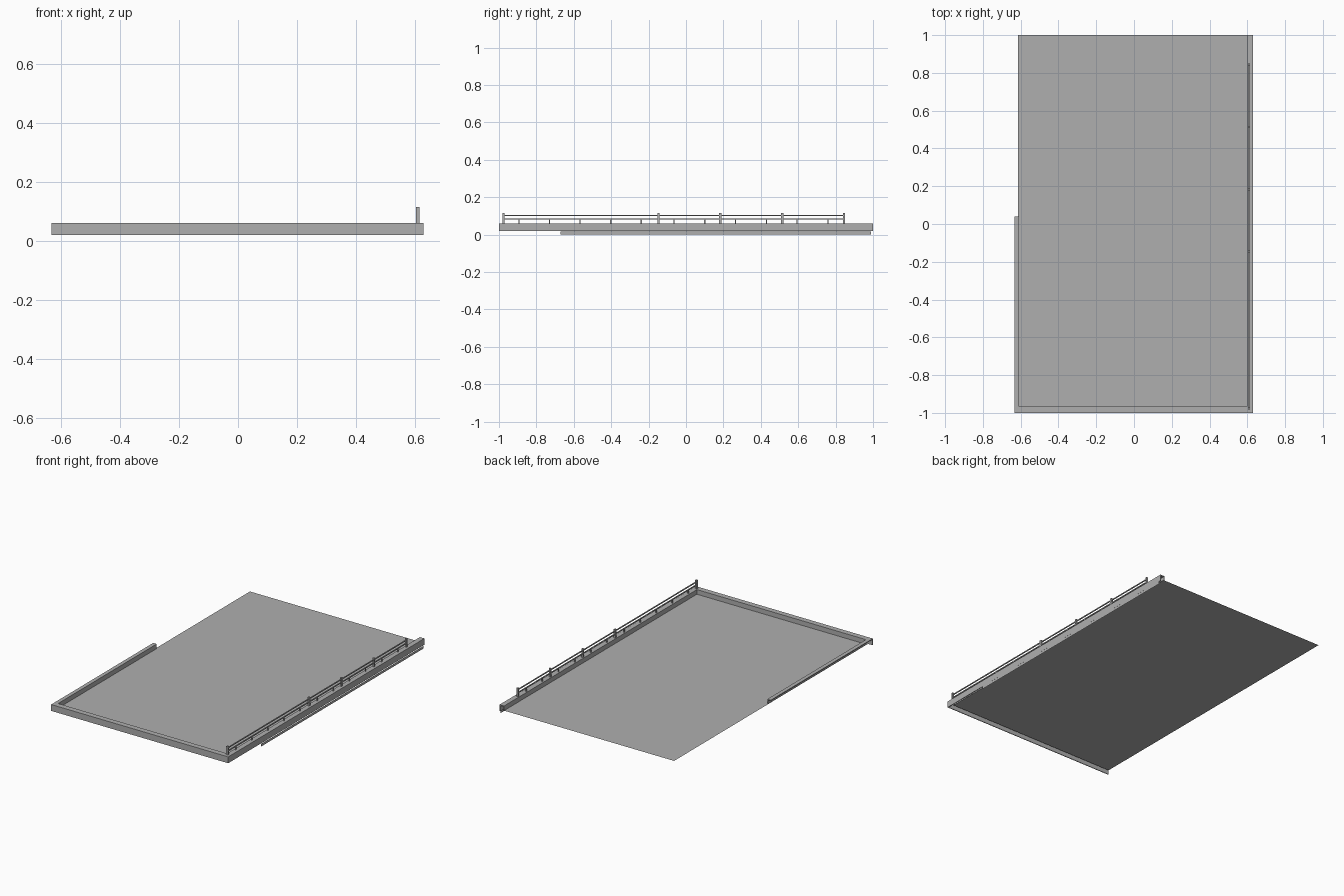
import bpy, bmesh
from mathutils import Matrix, Vector

if "Cube" in bpy.data.objects:
    bpy.data.objects.remove(bpy.data.objects["Cube"])

# One darker grey for the whole model
GREY = bpy.data.materials.new("dark_grey")
GREY.diffuse_color = (0.43, 0.43, 0.43, 1)
GREY.use_nodes = True
GREY.node_tree.nodes["Principled BSDF"].inputs["Base Color"].default_value = GREY.diffuse_color


def link(name, mesh):
    mesh.materials.append(GREY)
    obj = bpy.data.objects.new(name, mesh)
    bpy.context.collection.objects.link(obj)
    return obj


def add_boxes(name, boxes):
    """One object from a list of (x0, x1, y0, y1, z0, z1) boxes."""
    bm = bmesh.new()
    for x0, x1, y0, y1, z0, z1 in boxes:
        centre = Vector(((x0 + x1) / 2, (y0 + y1) / 2, (z0 + z1) / 2))
        size = Matrix.Diagonal((x1 - x0, y1 - y0, z1 - z0, 1))
        bmesh.ops.create_cube(bm, size=1, matrix=Matrix.Translation(centre) @ size)
    mesh = bpy.data.meshes.new(name)
    bm.to_mesh(mesh)
    bm.free()
    return link(name, mesh)


def add_sheet(name, corners):
    """One flat four-sided sheet."""
    mesh = bpy.data.meshes.new(name)
    mesh.from_pydata(corners, [], [(0, 1, 2, 3)])
    return link(name, mesh)


LEFT, RIGHT = -0.633, 0.630
FLOOR, TOP, LOW = 0.03, 0.06, 0.019
SKIN = 0.005          # thickness of the curb plates
CAP = TOP - SKIN      # underside of the curb's top plate

# Deck floor
add_sheet("deck_floor", [(-0.615, -0.972, FLOOR), (0.606, -0.972, FLOOR),
                         (0.606, 1, FLOOR), (-0.615, 1, FLOOR)])

# Hollow curbs: top plate, inner wall and outer skirt (the left one has no skirt)
add_boxes("front_curb", [(LEFT, RIGHT, -1, -0.965, CAP, TOP),
                         (-0.608, 0.598, -0.965 - SKIN, -0.965, FLOOR, CAP),
                         (LEFT, RIGHT, -1, -1 + SKIN, LOW, CAP)])
add_boxes("right_curb", [(0.598, RIGHT, -0.965, 1, CAP, TOP),
                         (0.598, 0.598 + SKIN, -0.965, 1, FLOOR, CAP),
                         (RIGHT - SKIN, RIGHT, -1 + SKIN, 1, LOW, CAP)])
add_boxes("left_curb", [(LEFT, -0.608, -0.965, 0.04, CAP, TOP),
                        (-0.608 - SKIN, -0.608, -0.965, 0.04, FLOOR, CAP)])

# Thin fascia strip under the right edge
add_sheet("right_fascia", [(0.632, -0.67, 0), (0.632, 0.99, 0),
                           (0.632, 0.99, 0.017), (0.632, -0.67, 0.017)])

# Railing along the right curb
RAIL_X = 0.609
posts = [-0.976, -0.147, 0.183, 0.514, 0.845]
add_boxes("railing_posts", [(RAIL_X - 0.006, RAIL_X + 0.006, y - 0.006, y + 0.006, TOP, 0.115)
                            for y in posts])
add_boxes("railing_bars", [(RAIL_X - 0.003, RAIL_X + 0.003, posts[0], posts[-1], z - 0.003, z + 0.003)
                           for z in (0.083, 0.103)])
studs = [-0.893 + 0.1635 * i for i in range(5)] + [-0.064 + 0.1645 * i for i in range(6)]
add_boxes("railing_studs", [(RAIL_X - 0.003, RAIL_X + 0.003, y - 0.003, y + 0.003, TOP, 0.081)
                            for y in studs])
